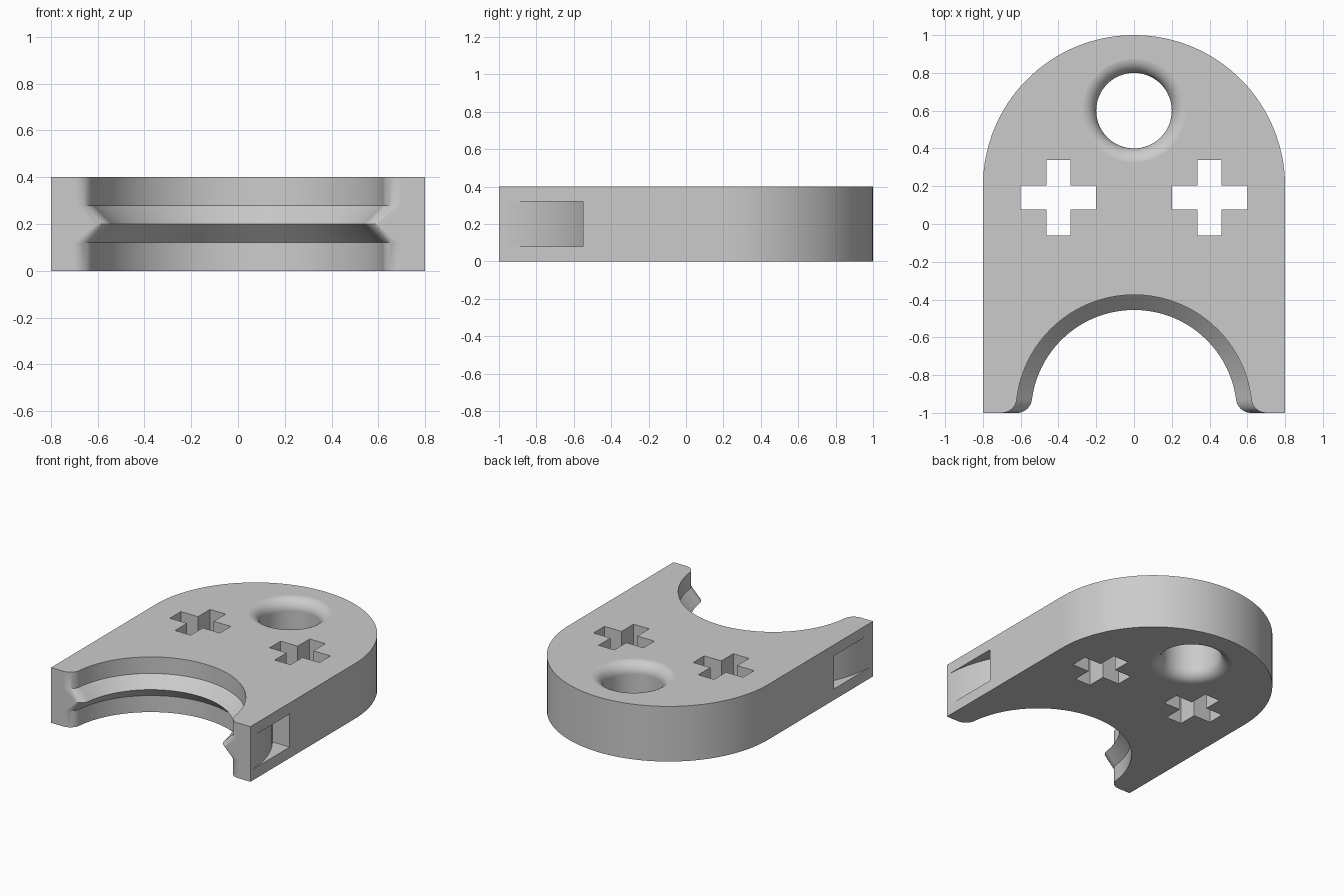
import bpy, bmesh, math

cube = bpy.data.objects.get("Cube")
if cube:
    bpy.data.objects.remove(cube, do_unlink=True)

HEIGHT, HALF, MID = 0.4, 0.8, 0.2

grey = bpy.data.materials.new("plain_grey")
grey.use_nodes = True
grey.diffuse_color = (0.6, 0.6, 0.6, 1)
grey.node_tree.nodes["Principled BSDF"].inputs["Base Color"].default_value = (0.6, 0.6, 0.6, 1)


def arc(cx, cy, r, start, end, n):
    """Points on an arc, angles in degrees."""
    angles = [math.radians(start + (end - start) * i / n) for i in range(n + 1)]
    return [(cx + r * math.cos(a), cy + r * math.sin(a)) for a in angles]


def loft(name, layers):
    """Closed solid through (z, outline) layers with matching point counts."""
    bm = bmesh.new()
    rings = [[bm.verts.new((x, y, z)) for x, y in pts] for z, pts in layers]
    for low, high in zip(rings, rings[1:]):
        for i in range(len(low)):
            j = (i + 1) % len(low)
            bm.faces.new((low[i], low[j], high[j], high[i]))
    bm.faces.new(rings[0][::-1])
    bm.faces.new(rings[-1])
    bmesh.ops.recalc_face_normals(bm, faces=bm.faces)
    mesh = bpy.data.meshes.new(name)
    bm.to_mesh(mesh)
    bm.free()
    mesh.materials.append(grey)
    obj = bpy.data.objects.new(name, mesh)
    bpy.context.collection.objects.link(obj)
    return obj


def body_outline(radius, fillet=0.08):
    """Round-topped plate with an arch whose front corners are rounded."""
    fx = math.sqrt((radius + fillet) ** 2 - fillet ** 2)
    tilt = math.degrees(math.atan2(fillet, fx))
    corner = arc(fx, fillet - 1, fillet, 270, 180 + tilt, 10)
    arch = arc(0, -1, radius, tilt, 180 - tilt, 64)
    other = [(-x, y) for x, y in reversed(corner)]
    # arch runs right to left, so reverse it to close the outline counterclockwise
    inner = (corner[:-1] + arch + other[1:])[::-1]
    return [(HALF, -1)] + arc(0, 0.2, HALF, 0, 180, 64) + [(-HALF, -1)] + inner


# Plate with the V-shaped ridge along the arch
WALL, RIDGE = 0.625, 0.545
body = loft("plate_body", [(z, body_outline(r)) for z, r in
            ((0, WALL), (0.12, WALL), (MID, RIDGE), (0.28, WALL), (HEIGHT, WALL))])

cutters = []

# Round hole with softened rims on both faces
upper = arc(0.28, 0.32, 0.08, 180, 90, 12)
upper[-1] = (0.28, HEIGHT + 0.001)
upper.append((0.28, 0.5))
profile = [(r, HEIGHT - z) for r, z in reversed(upper)] + upper
cutters.append(loft("hole_cutter",
                    [(z, arc(0, 0.6, r, 0, 354.375, 63)) for r, z in profile]))

# Cross-shaped openings and curved side pockets
L, W = 0.2, 0.063
cross = [(L, -W), (L, W), (W, W), (W, L), (-W, L), (-W, W),
         (-L, W), (-L, -W), (-W, -W), (-W, -L), (W, -L), (W, -W)]
pocket_end = math.degrees(math.asin(0.45 / HALF))
pocket = arc(0, -1, HALF, 2.5, pocket_end, 20)
pocket += [(0.9, pocket[-1][1]), (0.9, pocket[0][1])]
for side, s in (("left", 1), ("right", -1)):
    pts = [(x + 0.4 * s, y + 0.14) for x, y in cross]
    cutters.append(loft(side + "_cross_cutter", [(-0.1, pts), (0.5, pts)]))
    pts = [(x * s, y) for x, y in pocket]
    cutters.append(loft(side + "_pocket_cutter", [(0.08, pts), (0.32, pts)]))

# Cut the openings, then remove the cutters
bpy.ops.object.select_all(action="DESELECT")
bpy.context.view_layer.objects.active = body
body.select_set(True)
for cutter in cutters:
    cutter.hide_render = True
    mod = body.modifiers.new("cut", "BOOLEAN")
    mod.operation = "DIFFERENCE"
    mod.solver = "EXACT"
    mod.object = cutter
    bpy.ops.object.modifier_apply(modifier=mod.name)
    bpy.data.objects.remove(cutter, do_unlink=True)

# Smooth curves, crisp edges, flat large faces
bpy.ops.object.shade_smooth_by_angle(angle=math.radians(30))
weighted = body.modifiers.new("weighted_normals", "WEIGHTED_NORMAL")
weighted.keep_sharp = True
